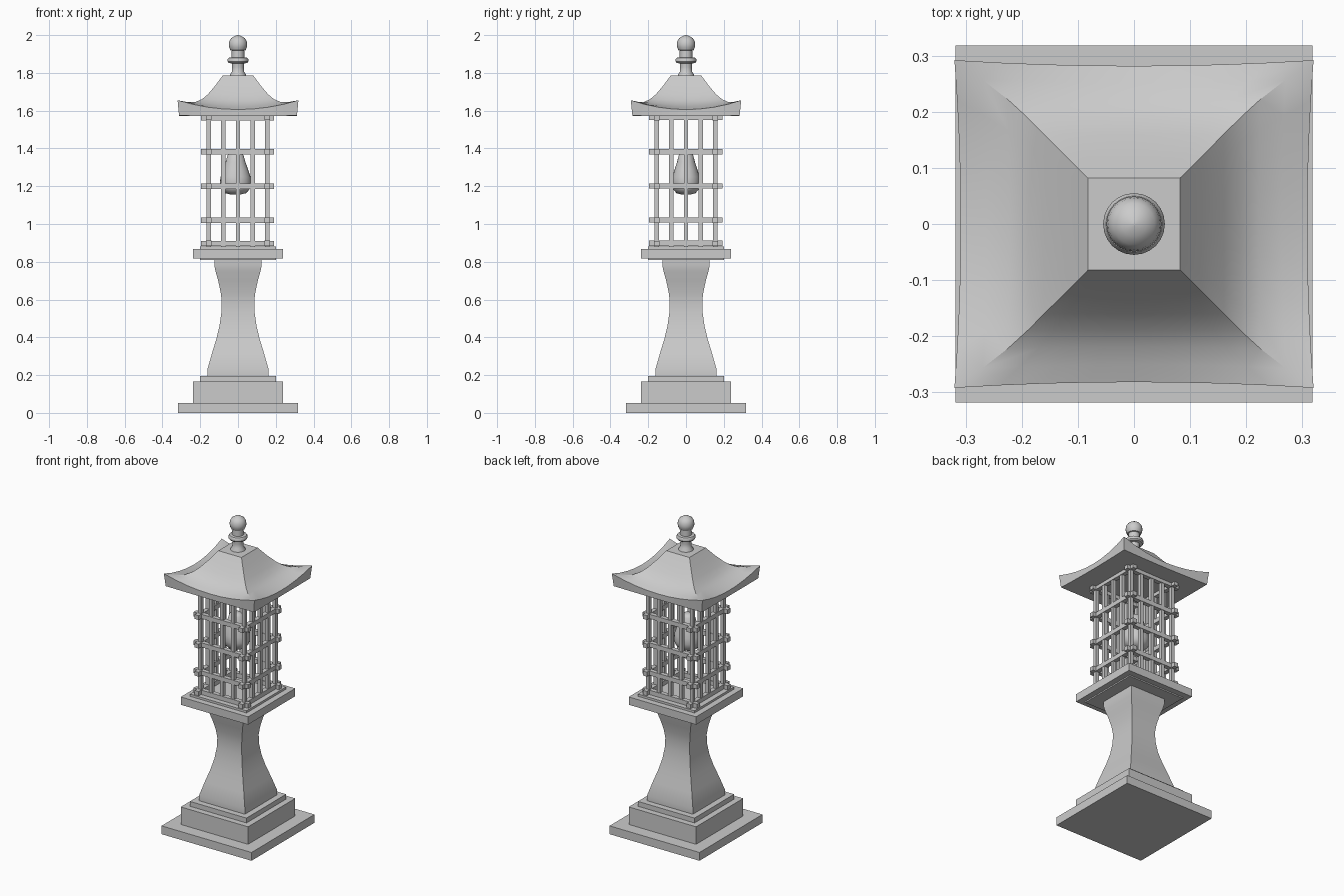
import bpy, bmesh
from math import radians, sin, cos, pi

if "Cube" in bpy.data.objects:
    bpy.data.objects.remove(bpy.data.objects["Cube"])


def finish(bm, name, angle=None):
    bmesh.ops.recalc_face_normals(bm, faces=bm.faces)
    me = bpy.data.meshes.new(name)
    bm.to_mesh(me)
    bm.free()
    ob = bpy.data.objects.new(name, me)
    bpy.context.collection.objects.link(ob)
    if angle:
        bpy.ops.object.select_all(action='DESELECT')
        ob.select_set(True)
        bpy.context.view_layer.objects.active = ob
        bpy.ops.object.shade_smooth_by_angle(angle=radians(angle))
    return ob


def add_box(bm, lo, hi):
    verts = bmesh.ops.create_cube(bm, size=1)["verts"]
    for v in verts:
        for i in range(3):
            v.co[i] = (lo[i] + hi[i]) / 2 + v.co[i] * (hi[i] - lo[i])


def slab(name, h, z0, z1):
    bm = bmesh.new()
    add_box(bm, (-h, -h, z0), (h, h, z1))
    return finish(bm, name)


def loft(name, rings, angle):
    """Skin a stack of closed rings and cap both ends."""
    bm = bmesh.new()
    rows = [[bm.verts.new(p) for p in r] for r in rings]
    n = len(rows[0])
    for a, b in zip(rows, rows[1:]):
        for i in range(n):
            j = (i + 1) % n
            bm.faces.new((a[i], a[j], b[j], b[i]))
    bm.faces.new(rows[0][::-1])
    bm.faces.new(rows[-1])
    return finish(bm, name, angle)


def lathe(name, profile, sx=1, cx=0, n=24):
    rings = [[(cx + r * sx * cos(2 * pi * i / n), r * sin(2 * pi * i / n), z)
              for i in range(n)] for r, z in profile]
    return loft(name, rings, 35)


# Stepped base
slab("base_plate", 0.318, 0, 0.053)
slab("base_block", 0.238, 0.053, 0.165)
slab("base_step", 0.2, 0.165, 0.196)

# Waisted square pillar
pillar = [(0.162, 0.196), (0.162, 0.23), (0.138, 0.315), (0.115, 0.39), (0.098, 0.46),
          (0.088, 0.53), (0.086, 0.59), (0.092, 0.64), (0.105, 0.70), (0.119, 0.75),
          (0.125, 0.78), (0.125, 0.82)]
loft("pillar", [[(-h, -h, z), (h, -h, z), (h, h, z), (-h, h, z)] for h, z in pillar], 30)

# Platform under the cage
slab("platform", 0.238, 0.818, 0.868)
slab("platform_inset", 0.2, 0.81, 0.882)

# Lattice cage: uprights and crossing rails
D = 0.155
bm = bmesh.new()
w = 0.011
steps = [-D, -0.078, 0, 0.078, D]
for x in steps:
    for y in steps:
        if abs(x) == D or abs(y) == D:
            add_box(bm, (x - w, y - w, 0.875), (x + w, y + w, 1.58))
finish(bm, "lattice_uprights")
bm = bmesh.new()
w = 0.014
for z in (0.897, 1.02, 1.2, 1.382, 1.563):
    for s in (-D, D):
        add_box(bm, (-0.196, s - w, z - w), (0.19, s + w, z + w))
        add_box(bm, (s - w, -0.196, z - w + 0.001), (s + w, 0.194, z + w + 0.001))
finish(bm, "lattice_rails")

# Hanging bulb
lathe("bulb", [(0.02, 1.155), (0.05, 1.163), (0.069, 1.185), (0.076, 1.215), (0.072, 1.25),
               (0.06, 1.29), (0.047, 1.33), (0.038, 1.365), (0.025, 1.378), (0.008, 1.382)],
      sx=1.1, cx=-0.013)


# Curved roof with raised corners
def roof_ring(hx, hy, z_corner, z_mid, inset, n=8):
    pts = []
    for side in range(4):
        for i in range(n):
            u = -1 + 2 * i / n
            k = 1 - inset * (1 - u * u)
            x, y = [(u, -k), (k, u), (-u, k), (-k, -u)][side]
            pts.append((x * hx, y * hy, z_mid + (z_corner - z_mid) * u * u))
    return pts


levels = [(0.312, 0.284, 1.574, 1.571, 0.01), (0.32, 0.292, 1.655, 1.606, 0.035),
          (0.27, 0.257, 1.645, 1.618, 0.025), (0.225, 0.222, 1.646, 1.632, 0.015),
          (0.19, 0.19, 1.661, 1.653, 0.005), (0.16, 0.16, 1.686, 1.684, 0),
          (0.12, 0.12, 1.733, 1.733, 0), (0.082, 0.082, 1.785, 1.785, 0)]
loft("roof", [roof_ring(*l) for l in levels], 30)

# Turned finial
lathe("finial", [(0.044, 1.78), (0.042, 1.792), (0.033, 1.805), (0.031, 1.83), (0.033, 1.85),
                 (0.05, 1.853), (0.055, 1.86), (0.055, 1.872), (0.05, 1.88), (0.034, 1.882),
                 (0.033, 1.918), (0.04, 1.92), (0.047, 1.935), (0.049, 1.95), (0.046, 1.968),
                 (0.037, 1.983), (0.022, 1.993), (0.004, 2.0)])
